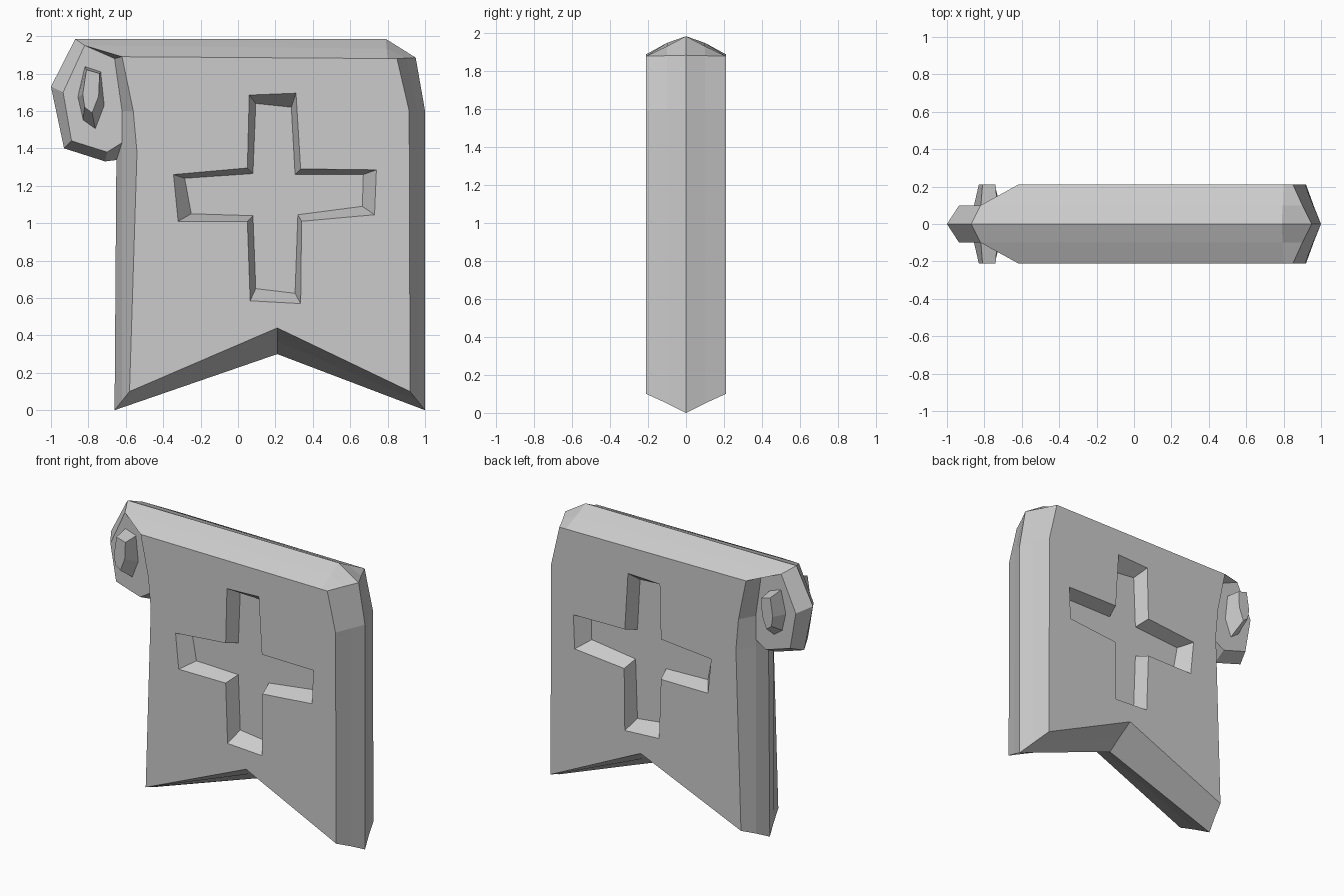
import bpy, bmesh

cube = bpy.data.objects.get("Cube")
if cube:
    bpy.data.objects.remove(cube, do_unlink=True)

grey = bpy.data.materials.new("stone_grey")
grey.use_nodes = True
GREY = (0.6, 0.6, 0.6, 1)
grey.diffuse_color = GREY
grey.node_tree.nodes["Principled BSDF"].inputs["Base Color"].default_value = GREY


def ring(bm, pts, y):
    return [bm.verts.new((x, y, z)) for x, z in pts]


def bridge(bm, a, b):
    n = len(a)
    for i in range(n):
        j = (i + 1) % n
        bm.faces.new((a[i], a[j], b[j], b[i]))


def finish(bm, name):
    """Clean the front half and mirror it to the back."""
    bmesh.ops.remove_doubles(bm, verts=bm.verts, dist=0.001)
    bmesh.ops.recalc_face_normals(bm, faces=bm.faces)
    mesh = bpy.data.meshes.new(name)
    bm.to_mesh(mesh)
    bm.free()
    mesh.materials.append(grey)
    obj = bpy.data.objects.new(name, mesh)
    bpy.context.collection.objects.link(obj)
    mod = obj.modifiers.new("front_to_back", 'MIRROR')
    mod.use_axis = (False, True, False)
    return obj


def loft(name, levels):
    """Join outlines given as (y, points) and close the last one."""
    bm = bmesh.new()
    rings = [ring(bm, pts, y) for y, pts in levels]
    for a, b in zip(rings, rings[1:]):
        bridge(bm, a, b)
    bm.faces.new(rings[-1])
    finish(bm, name)


MID, FRONT, FLOOR = -0.1, -0.21, -0.11

# Banner: right side and swallow-tail, then the left side under the scroll
ridge = [(.79, 1.985), (.95, 1.885), (1, 1.6), (1, 0), (.21, .3), (-.66, 0)]
face = [(.80, 1.88), (.85, 1.88), (.915, 1.6), (.92, .1), (.21, .44), (-.58, .1)]
middle = [((a + c) / 2, (b + d) / 2) for (a, b), (c, d) in zip(ridge, face)]
ridge += [(-.65, 1.38), (-.68, 1.6), (-.70, 1.88), (-.87, 1.985)]
middle += [(-.62, 1.38), (-.62, 1.6), (-.66, 1.88), (-.82, 1.95)]
face += [(-.54, 1.38), (-.56, 1.6), (-.62, 1.89), (-.62, 1.89)]

# Cross recess: rim and floor
rim = [(.06, 1.685), (.31, 1.695), (.335, 1.29), (.74, 1.285), (.73, 1.045), (.34, 1.01),
       (.335, .57), (.065, .585), (.05, 1.01), (-.32, 1.01), (-.345, 1.26), (.05, 1.295)]
floor = [(.095, 1.64), (.285, 1.62), (.305, 1.26), (.67, 1.26), (.665, 1.09), (.32, 1.045),
         (.305, .625), (.095, .65), (.08, 1.04), (-.25, 1.05), (-.285, 1.24), (.08, 1.265)]

bm = bmesh.new()
outer = [ring(bm, p, y) for p, y in ((ridge, 0), (middle, MID), (face, FRONT))]
bridge(bm, outer[0], outer[1])
bridge(bm, outer[1], outer[2])
top, bottom = ring(bm, rim, FRONT), ring(bm, floor, FLOOR)
bridge(bm, top, bottom)
bm.faces.new(bottom)
bmesh.ops.remove_doubles(bm, verts=bm.verts, dist=0.001)
flat_edges = [e for e in bm.edges if e.is_boundary
              and all(abs(v.co.y - FRONT) < 0.001 for v in e.verts)]
bmesh.ops.triangle_fill(bm, edges=flat_edges, use_beauty=True)
bmesh.ops.dissolve_limit(bm, angle_limit=0.01, verts=[], edges=[
    e for e in bm.edges if all(abs(v.co.y - FRONT) < 0.001 for v in e.verts)])
finish(bm, "banner")

# Rolled end of the banner
loft("scroll_end", [
    (0, [(-.87, 1.985), (-1, 1.73), (-.93, 1.4), (-.71, 1.33), (-.63, 1.34), (-.62, 1.6), (-.68, 1.88)]),
    (MID, [(-.82, 1.95), (-.935, 1.7), (-.89, 1.44), (-.70, 1.38), (-.62, 1.43), (-.62, 1.6), (-.66, 1.88)])])

# Raised boss in the middle of the roll
loft("scroll_boss", [
    (-.08, [(-.86, 1.67), (-.82, 1.84), (-.73, 1.81), (-.71, 1.62), (-.76, 1.49), (-.83, 1.54)]),
    (FRONT, [(-.83, 1.69), (-.81, 1.82), (-.74, 1.80), (-.745, 1.68), (-.78, 1.59), (-.82, 1.62)])])
